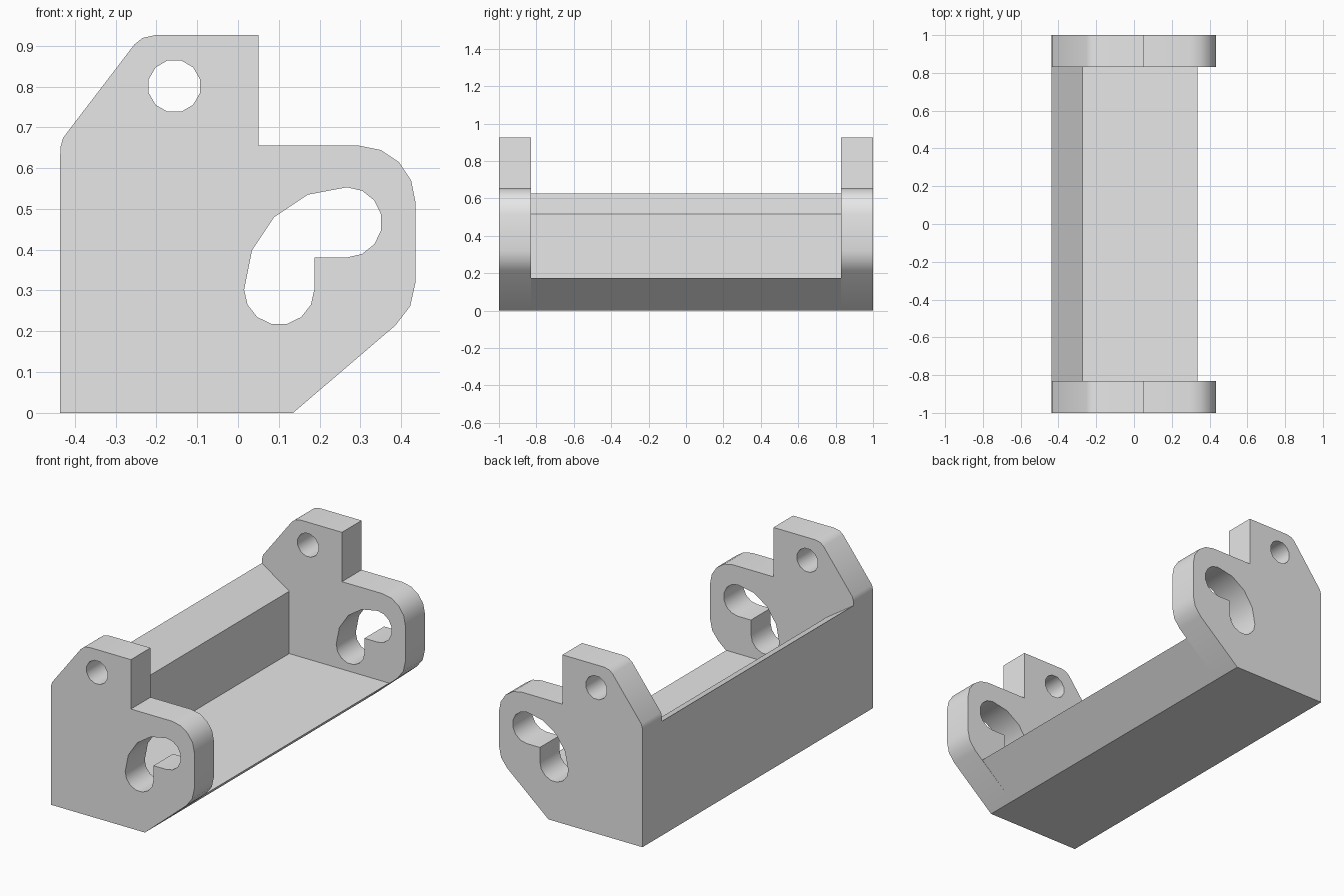
import bpy
import bmesh
from math import sin, cos, radians

cube = bpy.data.objects.get("Cube")
if cube:
    bpy.data.objects.remove(cube, do_unlink=True)

# Single plain grey
grey = bpy.data.materials.new("plain_grey")
grey.use_nodes = True
grey.diffuse_color = (0.8, 0.8, 0.8, 1)
grey.node_tree.nodes["Principled BSDF"].inputs["Base Color"].default_value = (0.8, 0.8, 0.8, 1)


def arc(cx, cz, r, start, end, steps):
    """Points along an arc in the x-z plane, angles in degrees."""
    angles = [radians(start + (end - start) * i / steps) for i in range(steps + 1)]
    return [(cx + r * cos(a), cz + r * sin(a)) for a in angles]


def prism(name, loops, y0, y1):
    """Fill an outline with its holes and extrude it along y."""
    bm = bmesh.new()
    for loop in loops:
        verts = [bm.verts.new((x, y0, z)) for x, z in loop]
        for a, b in zip(verts, verts[1:] + verts[:1]):
            bm.edges.new((a, b))
    bmesh.ops.triangle_fill(bm, use_beauty=True, edges=bm.edges[:], normal=(0, -1, 0))
    grown = bmesh.ops.extrude_face_region(bm, geom=bm.faces[:], use_keep_orig=True)
    moved = [g for g in grown["geom"] if isinstance(g, bmesh.types.BMVert)]
    bmesh.ops.translate(bm, verts=moved, vec=(0, y1 - y0, 0))
    bmesh.ops.recalc_face_normals(bm, faces=bm.faces[:])
    mesh = bpy.data.meshes.new(name)
    bm.to_mesh(mesh)
    bm.free()
    mesh.materials.append(grey)
    obj = bpy.data.objects.new(name, mesh)
    bpy.context.collection.objects.link(obj)
    bpy.ops.object.select_all(action='DESELECT')
    obj.select_set(True)
    bpy.context.view_layer.objects.active = obj
    bpy.ops.object.shade_smooth_by_angle(angle=radians(35))
    return obj


# End plate outline: stepped top, rounded nose, chamfered underside
outline = [(-0.436, 0), (0.135, 0)]
outline += arc(0.297, 0.32, 0.138, -50, 0, 2)
outline += arc(0.297, 0.517, 0.138, 0, 90, 4)
outline += [(0.05, 0.655), (0.05, 0.926)]
outline += [(-0.203, 0.926), (-0.234, 0.919), (-0.254, 0.903)]
outline += [(-0.429, 0.674), (-0.435, 0.652), (-0.436, 0.627)]

# Round pin hole and hooked slot
pin_hole = arc(-0.156, 0.801, 0.065, 15, 345, 11)
slot = arc(0.101, 0.302, 0.086, 0, -180, 7)
slot += arc(0.267, 0.302, 0.252, 180, 90, 4)[1:-1]
slot += arc(0.267, 0.467, 0.086, 90, -90, 7)
slot += [(0.187, 0.381)]

# Matching plates at both ends
for name, y0, y1 in (("front_end_plate", -1, -0.83), ("back_end_plate", 0.83, 1)):
    prism(name, [outline, pin_hole, slot], y0, y1)

# L-shaped beam: floor, upright wall and sloped wall top
beam = [(-0.436, 0), (0.135, 0), (0.337, 0.175), (-0.27, 0.175),
        (-0.27, 0.517), (-0.436, 0.627)]
prism("connecting_beam", [beam], -0.83, 0.83)
